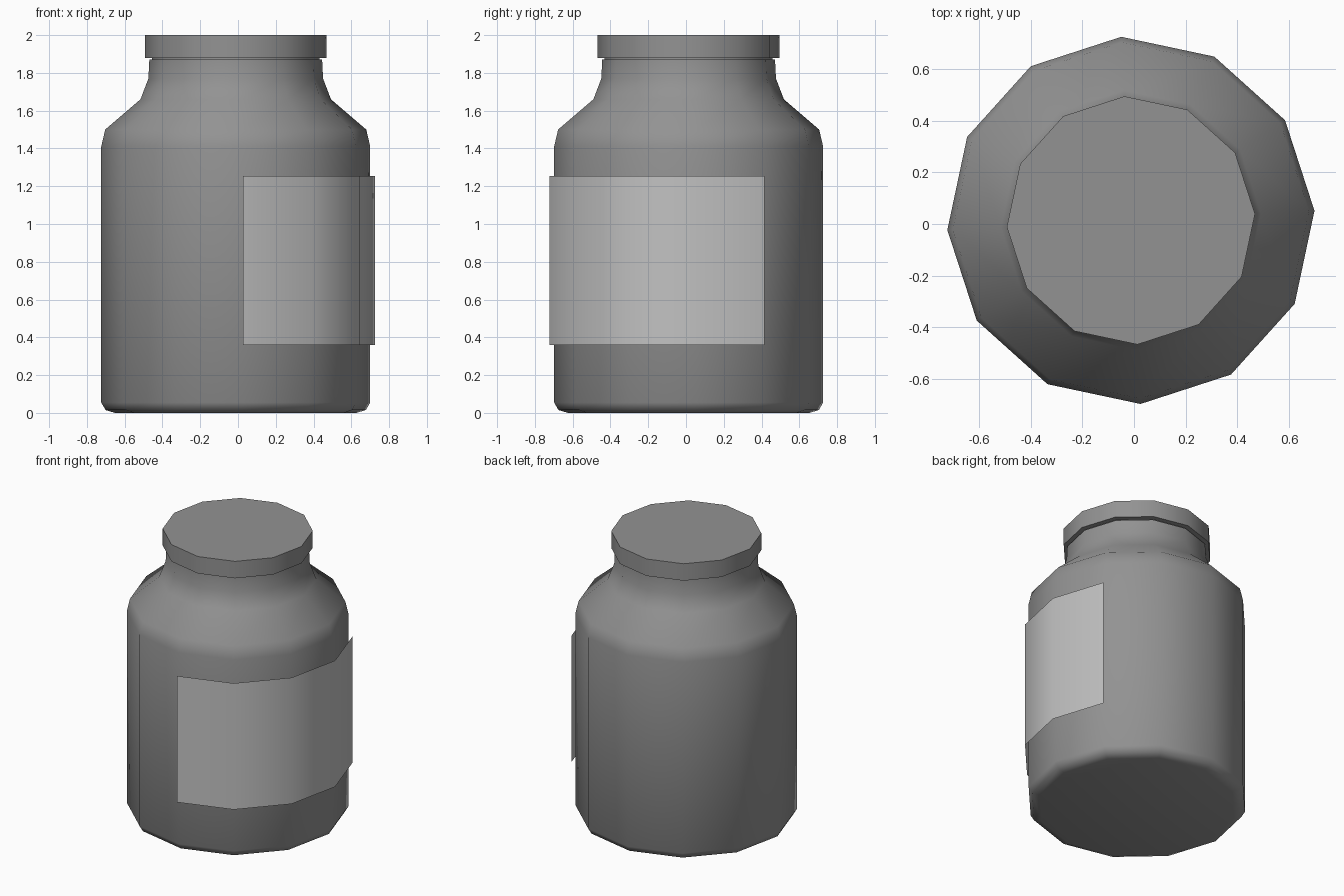
import bpy
import math

SIDES = 12
TURN = math.radians(3)
CX, CY = -0.012, 0.014

cube = bpy.data.objects.get("Cube")
if cube:
    bpy.data.objects.remove(cube, do_unlink=True)


def make_material(name, grey):
    mat = bpy.data.materials.new(name)
    mat.use_nodes = True
    colour = (grey, grey, grey, 1)
    mat.diffuse_color = colour
    mat.node_tree.nodes["Principled BSDF"].inputs["Base Color"].default_value = colour
    return mat


def ring(radius, z, first=0, count=SIDES):
    """Points of a polygonal ring, starting at a chosen corner."""
    angles = [TURN + math.tau * (first + i) / SIDES for i in range(count)]
    return [(CX + radius * math.cos(a), CY + radius * math.sin(a), z) for a in angles]


def make_object(name, verts, faces, mat, sharp_angle):
    mesh = bpy.data.meshes.new(name)
    mesh.from_pydata(verts, [], faces)
    mesh.materials.append(mat)
    obj = bpy.data.objects.new(name, mesh)
    bpy.context.collection.objects.link(obj)
    bpy.ops.object.select_all(action="DESELECT")
    obj.select_set(True)
    bpy.context.view_layer.objects.active = obj
    bpy.ops.object.shade_smooth_by_angle(angle=math.radians(sharp_angle))
    return obj


def lathe(name, profile, mat, sharp_angle):
    """Closed solid of rings, listed from bottom to top as (radius, height)."""
    verts = [p for r, z in profile for p in ring(r, z)]
    faces = [tuple(reversed(range(SIDES)))]
    for level in range(len(profile) - 1):
        low, high = level * SIDES, (level + 1) * SIDES
        for i in range(SIDES):
            j = (i + 1) % SIDES
            faces.append((low + i, low + j, high + j, high + i))
    faces.append(tuple(range(len(verts) - SIDES, len(verts))))
    return make_object(name, verts, faces, mat, sharp_angle)


dark_grey = make_material("dark grey", 0.29)
light_grey = make_material("light grey", 0.54)

# Jar body with rounded base, shoulder and neck
lathe("jar_body", [
    (0.64, 0.0), (0.69, 0.015), (0.713, 0.055), (0.713, 1.41), (0.692, 1.5),
    (0.505, 1.66), (0.463, 1.77), (0.458, 1.87),
], dark_grey, 55)

# Narrow rim joining neck and lid
lathe("neck_rim", [(0.445, 1.86), (0.445, 1.89)], dark_grey, 40)

# Lid
lathe("lid", [(0.482, 1.88), (0.482, 2.0)], dark_grey, 40)

# Wrapped label, a thin open sheet over four sides of the body
columns = 5
label_verts = ring(0.737, 0.36, -3, columns) + ring(0.737, 1.255, -3, columns)
label_faces = [(i, i + 1, columns + i + 1, columns + i) for i in range(columns - 1)]
make_object("label", label_verts, label_faces, light_grey, 40)
